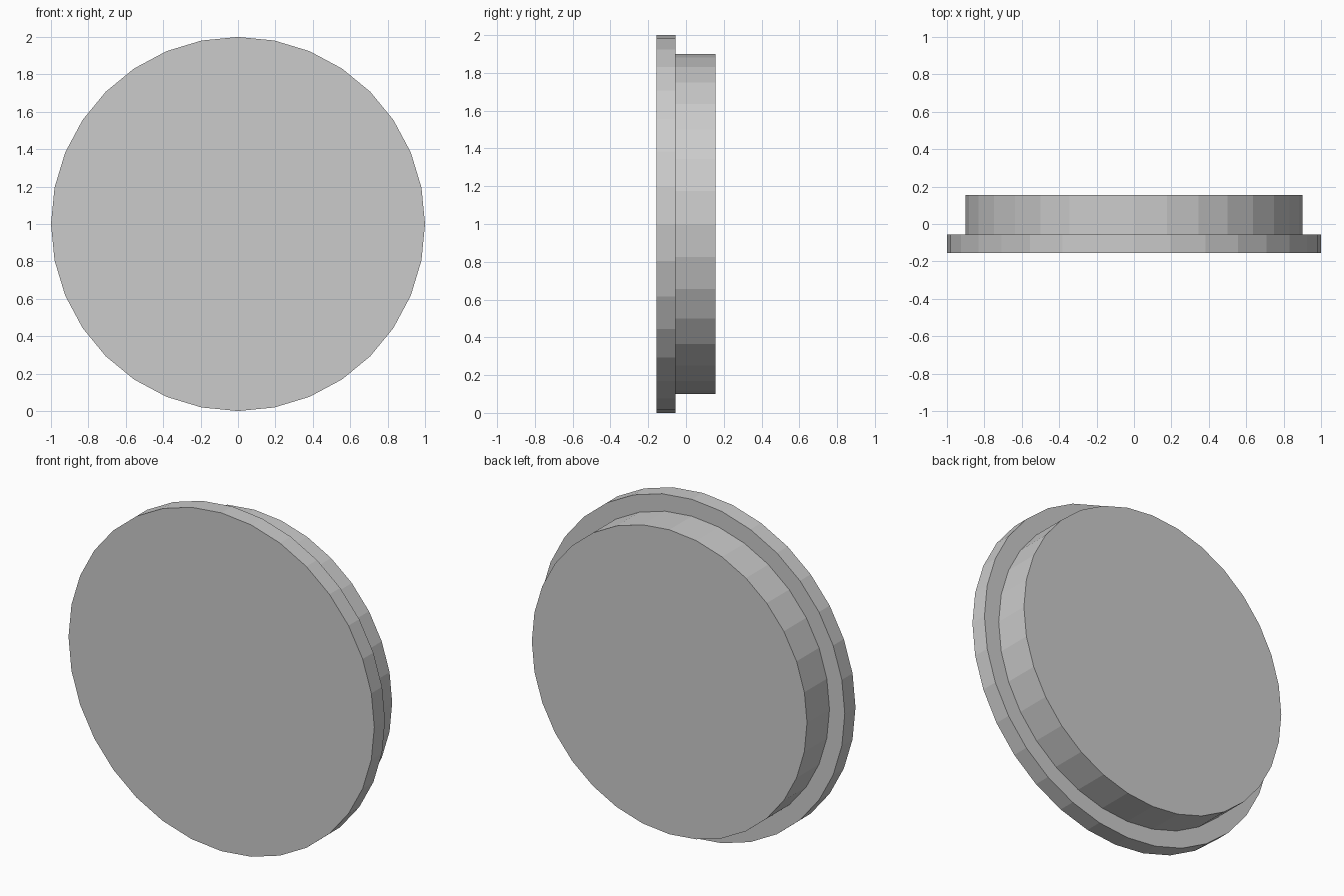
import bpy, bmesh
from math import sin, cos, pi

if "Cube" in bpy.data.objects:
    bpy.data.objects.remove(bpy.data.objects["Cube"])

SIDES = 32
# (radius, y) steps from the front face to the back face
PROFILE = [(1.0, -0.155), (1.0, -0.055), (0.9, -0.055), (0.9, 0.155)]

bm = bmesh.new()
rings = [[bm.verts.new((r * sin(2 * pi * i / SIDES), y, 1 + r * cos(2 * pi * i / SIDES)))
          for i in range(SIDES)] for r, y in PROFILE]

# Rim, step and body walls
for a, b in zip(rings, rings[1:]):
    for i in range(SIDES):
        j = (i + 1) % SIDES
        bm.faces.new((a[i], a[j], b[j], b[i]))

# Front and back caps
bm.faces.new(rings[0])
bm.faces.new(rings[-1])
bmesh.ops.recalc_face_normals(bm, faces=bm.faces[:])

mesh = bpy.data.meshes.new("stepped_disc")
bm.to_mesh(mesh)
bm.free()
disc = bpy.data.objects.new("stepped_disc", mesh)
bpy.context.collection.objects.link(disc)
